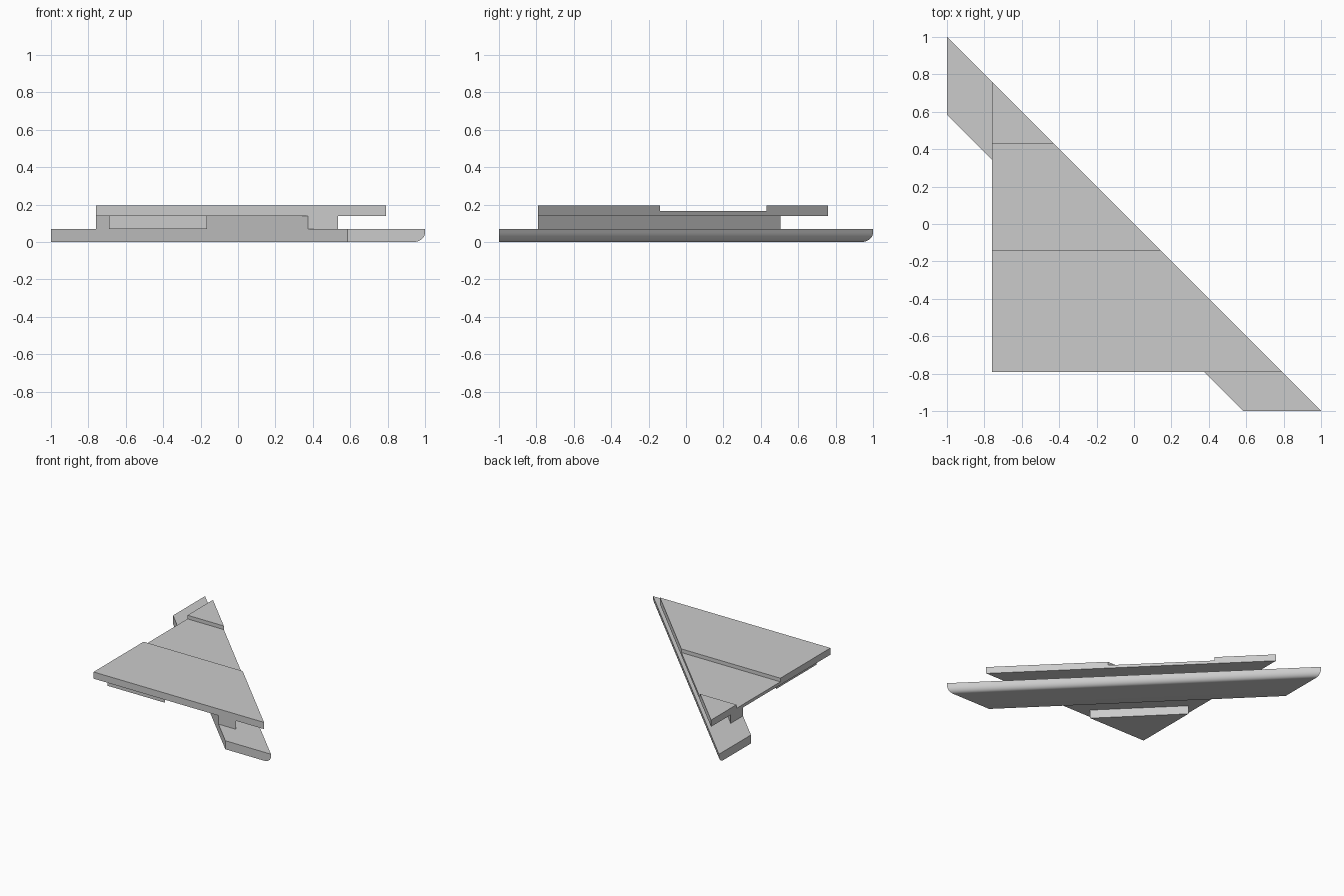
import bpy
import bmesh
import math

cube = bpy.data.objects.get("Cube")
if cube:
    bpy.data.objects.remove(cube, do_unlink=True)

GREY = (0.6, 0.6, 0.6, 1.0)
grey = bpy.data.materials.new("light grey")
grey.use_nodes = True
grey.diffuse_color = GREY
grey.node_tree.nodes["Principled BSDF"].inputs["Base Color"].default_value = GREY

LEFT, FRONT = -0.76, -0.79      # legs of the triangular plate


def loft(name, rings):
    """Solid through a stack of matching rings, closed at both ends."""
    bm = bmesh.new()
    loops = [[bm.verts.new(p) for p in ring] for ring in rings]
    for a, b in zip(loops, loops[1:]):
        for i in range(len(a)):
            j = (i + 1) % len(a)
            bm.faces.new((a[i], a[j], b[j], b[i]))
    bm.faces.new(loops[0])
    bm.faces.new(loops[-1])
    bmesh.ops.recalc_face_normals(bm, faces=bm.faces)
    mesh = bpy.data.meshes.new(name)
    bm.to_mesh(mesh)
    bm.free()
    mesh.materials.append(grey)
    obj = bpy.data.objects.new(name, mesh)
    bpy.context.collection.objects.link(obj)
    return obj


def prism(name, outline, z0, z1):
    return loft(name, [[(x, y, z) for x, y in outline] for z in (z0, z1)])


def diagonal_strip(left, front, inner, outer):
    """Band between the lines x + y = inner and x + y = outer."""
    return [(left, inner - left), (inner - front, front),
            (outer - front, front), (left, outer - left)]


# Base bar: diagonal strip with a rounded lower outer edge
section = [(-0.415, 0.07), (-0.415, 0)]
for i in range(9):
    t = math.radians(90 * i / 8)
    section.append((-0.06 + 0.06 * math.sin(t), 0.05 - 0.05 * math.cos(t)))
section.append((0, 0.07))
base = loft("base_bar", [[(-1, 1 + d, z) for d, z in section],
                         [(1 + d, -1, z) for d, z in section]])

# Riser between the bar and the plate
prism("riser", diagonal_strip(LEFT, FRONT, -0.415, -0.255), 0.07, 0.14)

# Triangular plate: one full sheet with a raised area at each end
STEP_FRONT, STEP_BACK = -0.14, 0.43
sides = [(0.14, FRONT), (0.165, FRONT), (0.165, STEP_FRONT)]
bm_profile = [(FRONT, 0.14), (FRONT, 0.195), (STEP_FRONT, 0.195),
              (STEP_FRONT, 0.165), (STEP_BACK, 0.165), (STEP_BACK, 0.195),
              (-LEFT - 0.001, 0.195), (-LEFT - 0.001, 0.14)]
loft("triangular_plate", [[(LEFT, y, z) for y, z in bm_profile],
                          [(-y, y, z) for y, z in bm_profile]])

# Small triangular pad under the plate's square corner
prism("corner_pad", [(-0.69, -0.71), (-0.165, -0.71), (-0.69, -0.185)], 0.07, 0.14)

# Smooth only the rounded edge of the bar
bpy.ops.object.select_all(action="DESELECT")
base.select_set(True)
bpy.context.view_layer.objects.active = base
bpy.ops.object.shade_smooth_by_angle(angle=math.radians(30))
